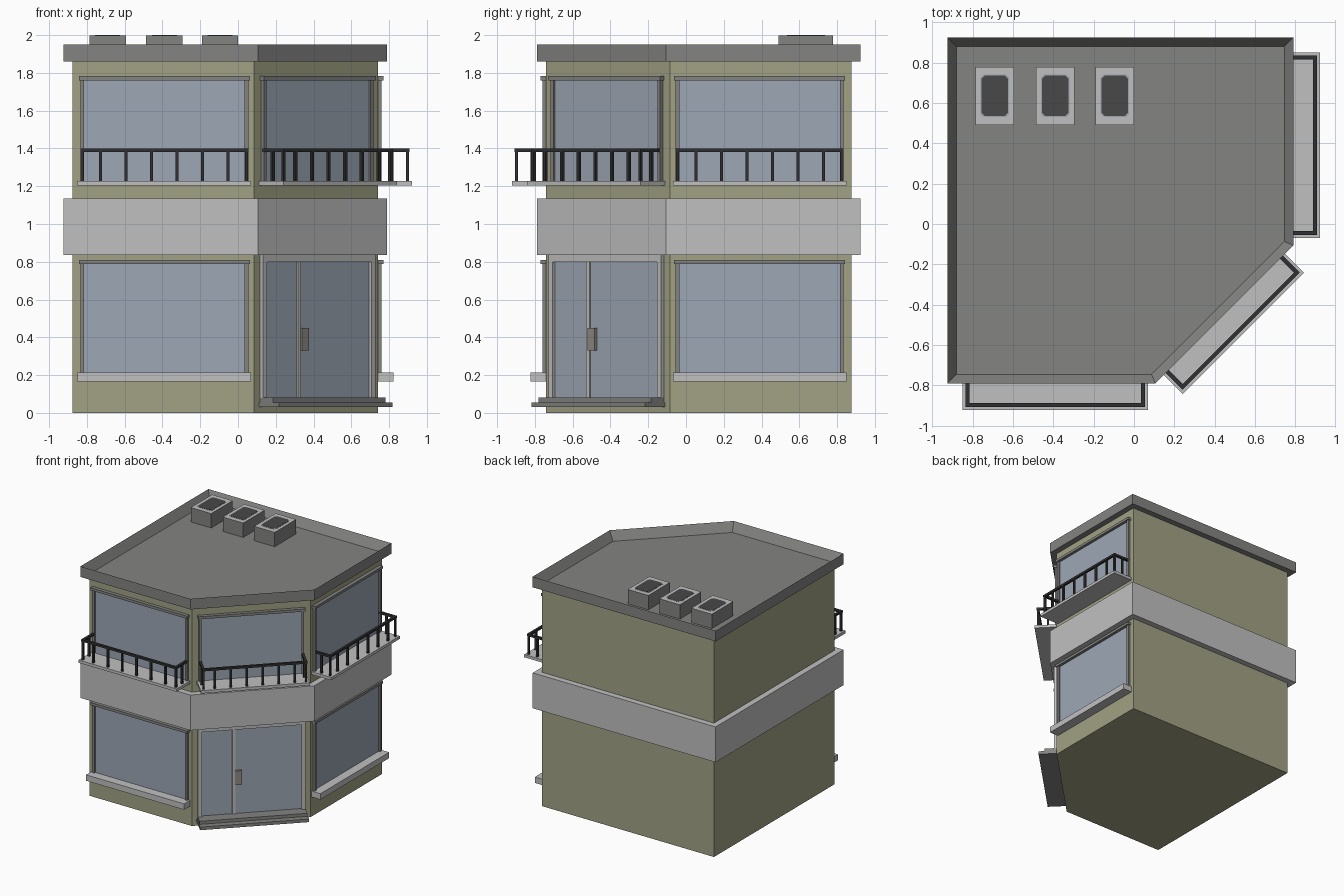
import bpy, bmesh, math
from mathutils import Matrix, Vector

if "Cube" in bpy.data.objects:
    bpy.data.objects.remove(bpy.data.objects["Cube"])


def mat(name, r, g, b):
    m = bpy.data.materials.new(name)
    m.diffuse_color = (r, g, b, 1)
    m.use_nodes = True
    m.node_tree.nodes["Principled BSDF"].inputs["Base Color"].default_value = m.diffuse_color
    return m


OLIVE = mat("olive wall", 0.36, 0.36, 0.235)
LIGHT = mat("light concrete", 0.53, 0.53, 0.53)
GREY = mat("mid grey", 0.23, 0.23, 0.225)
GLASS = mat("blue grey glass", 0.34, 0.39, 0.46)
BLACK = mat("black metal", 0.03, 0.03, 0.032)
DARK = mat("dark vent", 0.065, 0.065, 0.065)
WARM = mat("handle grey", 0.28, 0.265, 0.24)


def finish(bm, name, *mats):
    bmesh.ops.recalc_face_normals(bm, faces=bm.faces)
    me = bpy.data.meshes.new(name)
    bm.to_mesh(me)
    bm.free()
    ob = bpy.data.objects.new(name, me)
    for m in mats:
        me.materials.append(m)
    bpy.context.collection.objects.link(ob)
    return ob


def add_box(bm, lo, hi, M=Matrix()):
    lo, hi = Vector(lo), Vector(hi)
    T = M @ Matrix.Translation((lo + hi) / 2) @ Matrix.Diagonal((*(hi - lo), 1))
    bmesh.ops.create_cube(bm, size=1, matrix=T)


def boxes(name, m, M, *spans):
    """One object from boxes given as (u0, u1, out0, out1, z0, z1) in wall space."""
    bm = bmesh.new()
    for u0, u1, d0, d1, z0, z1 in spans:
        add_box(bm, (u0, -d1, z0), (u1, -d0, z1), M)
    return finish(bm, name, m)


def footprint(off):
    """Square plan with one chamfered corner, grown by off."""
    a, b = 0.74 + off, 0.875 + off
    c = 0.085 + off * math.tan(math.pi / 8)
    return [(-b, -a), (c, -a), (a, -c), (a, b), (-b, b)]


def prism(name, pts, z0, z1, m, sunk=None):
    bm = bmesh.new()
    f = bm.faces.new([bm.verts.new((x, y, z0)) for x, y in pts])
    top = bmesh.ops.extrude_face_region(bm, geom=[f], use_keep_orig=True)["geom"]
    bmesh.ops.translate(bm, verts=[v for v in top if isinstance(v, bmesh.types.BMVert)],
                        vec=(0, 0, z1 - z0))
    bmesh.ops.recalc_face_normals(bm, faces=bm.faces)
    if sunk:  # parapet: inset the top and push it down
        t = max(bm.faces, key=lambda q: q.calc_center_median().z)
        bmesh.ops.inset_region(bm, faces=[t], thickness=sunk[0], use_even_offset=True)
        bmesh.ops.translate(bm, verts=list(t.verts), vec=(0, 0, -sunk[1]))
    return finish(bm, name, m)


# Main masses
prism("building_body", footprint(0), 0, 1.865, OLIVE)
prism("floor_band", footprint(0.05), 0.835, 1.135, LIGHT)
prism("roof_parapet", footprint(0.05), 1.86, 1.95, GREY, (0.045, 0.075))


def window(name, M, w, z0, z1):
    g = w / 2 - 0.035
    boxes(name + "_glass", GLASS, M, (-g, g, -0.01, 0.006, z0, z1 - 0.02))
    boxes(name + "_frame", GREY, M,
          (-g - 0.02, -g, -0.01, 0.02, z0, z1 - 0.02),
          (g, g + 0.02, -0.01, 0.02, z0, z1 - 0.02),
          (-g - 0.028, g + 0.028, -0.01, 0.03, z1 - 0.022, z1))


def balcony(name, M, w):
    h, D = w / 2, 0.182
    boxes(name + "_slab", LIGHT, M, (-h, h, -0.01, D, 1.203, 1.227))
    r, o, t = h - 0.025, D - 0.025, 0.008
    spans = [(-r - 0.01, r + 0.01, o - 0.01, o + 0.01, 1.382, 1.4)]
    for s in (-1, 1):
        spans.append((s * r - 0.01, s * r + 0.01, 0, o, 1.382, 1.4))
        spans.append((s * r - t, s * r + t, 0.068, 0.084, 1.22, 1.385))
    gap = 0.135 * w / 0.92
    for u in [-r, r] + [gap * (i - 2.5) for i in range(6)]:
        spans.append((u - t, u + t, o - t, o + t, 1.22, 1.385))
    boxes(name + "_railing", BLACK, M, *spans)


# Three glazed sides: wall centre and rotation
sides = {"front": (-0.39, -0.74, 0, 0.92),
         "corner": (0.4125, -0.4125, 45, 0.85),
         "right": (0.74, 0.39, 90, 0.92)}
for n, (x, y, a, w) in sides.items():
    M = Matrix.Translation((x, y, 0)) @ Matrix.Rotation(math.radians(a), 4, 'Z')
    window(n + "_upper_window", M, w, 1.22, 1.783)
    balcony(n + "_balcony", M, w)
    if n != "corner":
        window(n + "_lower_window", M, w, 0.21, 0.81)
        boxes(n + "_sill", LIGHT, M, (-w / 2, w / 2, -0.01, 0.082, 0.165, 0.215))
    else:
        # Entrance: glass, frame with mullion, handle and two steps
        boxes("door_glass", GLASS, M, (-0.39, 0.39, -0.01, 0.006, 0.08, 0.8))
        boxes("door_frame", LIGHT, M,
              (-0.42, -0.39, -0.01, 0.025, 0.08, 0.836),
              (0.39, 0.42, -0.01, 0.025, 0.08, 0.836),
              (-0.39, 0.39, -0.01, 0.025, 0.8, 0.836),
              (-0.15, -0.125, -0.01, 0.015, 0.08, 0.8))
        boxes("door_handle", WARM, M, (-0.13, -0.078, 0, 0.025, 0.33, 0.45))
        boxes("door_steps", GREY, M,
              (-0.425, 0.425, -0.01, 0.15, 0.03, 0.056),
              (-0.42, 0.42, -0.01, 0.1, 0.056, 0.082))

# Roof vents: box with light top, dark chamfered opening with a glassy rim
for i, x in enumerate((-0.69, -0.39, -0.095)):
    bm = bmesh.new()
    add_box(bm, (x - 0.096, 0.49, 1.87), (x + 0.096, 0.777, 1.997))
    for f in bm.faces:
        f.material_index = 1 if f.calc_center_median().z > 1.99 else 0
    finish(bm, f"roof_vent_{i + 1}", GREY, LIGHT)
    for part, hx, hy, z, m in (("rim", 0.071, 0.106, 1.9985, GLASS),
                               ("opening", 0.066, 0.1, 2.0, DARK)):
        c = 0.016
        pts = []
        for sx, sy in ((1, 1), (-1, 1), (-1, -1), (1, -1)):
            p = [(x + sx * hx, 0.635 + sy * (hy - c)), (x + sx * (hx - c), 0.635 + sy * hy)]
            pts += p if sx * sy > 0 else p[::-1]
        prism(f"vent_{part}_{i + 1}", pts, 1.996, z, m)
